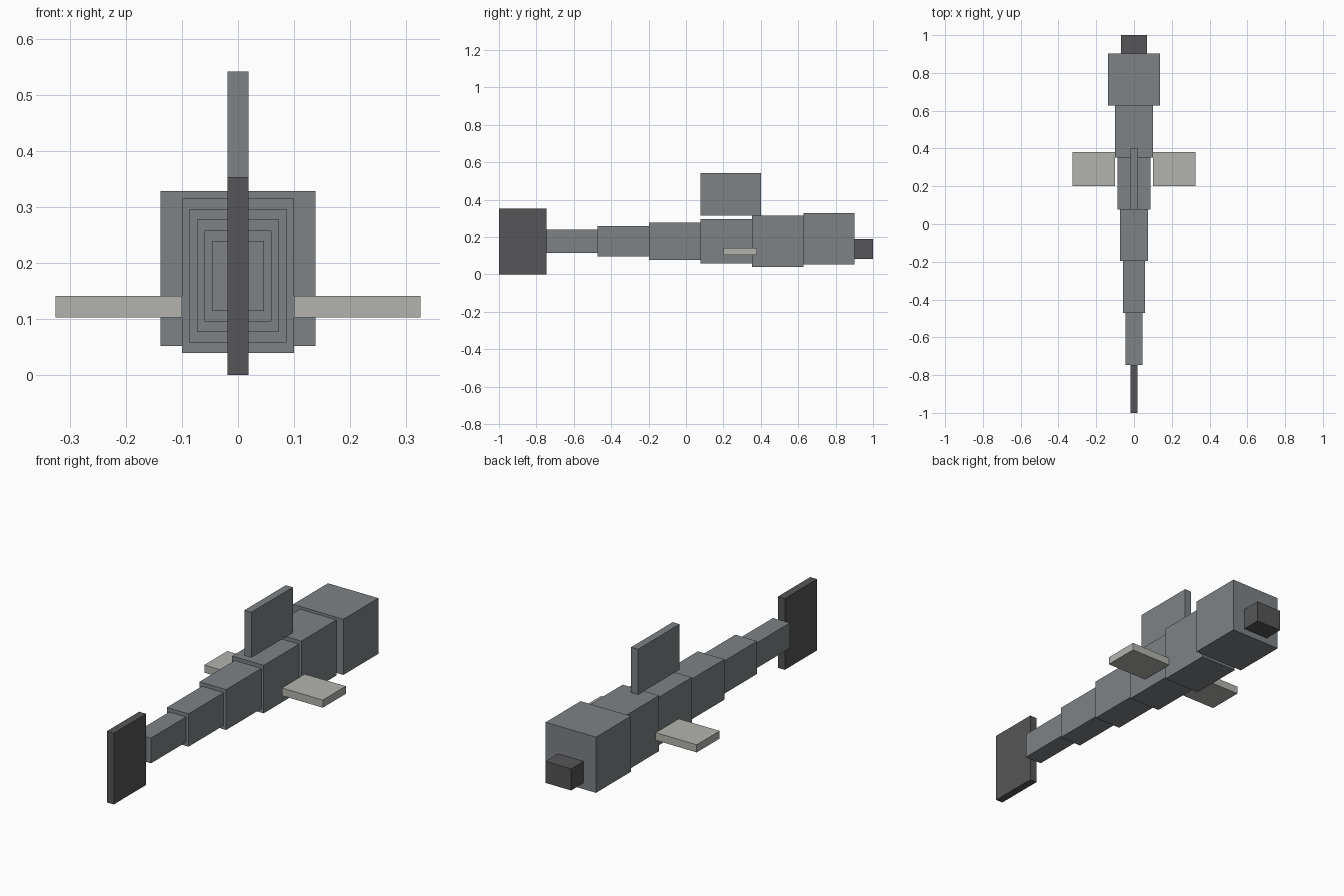
import bpy

if "Cube" in bpy.data.objects:
    bpy.data.objects.remove(bpy.data.objects["Cube"])


def material(name, rgb):
    m = bpy.data.materials.new(name)
    m.diffuse_color = (*rgb, 1.0)
    m.use_nodes = True
    m.node_tree.nodes["Principled BSDF"].inputs["Base Color"].default_value = m.diffuse_color
    return m


SKIN = material("grey skin", (0.205, 0.225, 0.235))
DARK = material("dark grey", (0.093, 0.091, 0.095))
PALE = material("pale fin grey", (0.45, 0.45, 0.43))


def box(name, x, y, z, mat):
    """Box spanning the given (min, max) range on each axis."""
    bpy.ops.mesh.primitive_cube_add(size=1)
    ob = bpy.context.object
    ob.name = ob.data.name = name
    ob.location = [(a + b) / 2 for a, b in (x, y, z)]
    ob.scale = [b - a for a, b in (x, y, z)]
    ob.data.materials.append(mat)
    return ob


def centred(name, half_width, y, z, mat):
    return box(name, (-half_width, half_width), y, z, mat)


# Head and snout
centred("head", 0.138, (0.628, 0.902), (0.052, 0.328), SKIN)
centred("snout", 0.07, (0.902, 1.0), (0.083, 0.19), DARK)

# Body segments, growing from the tail to the head
START, LENGTH = -0.747, 0.275
for i in range(5):
    y0 = START + i * LENGTH
    half_height = 0.0625 + i * 0.0188
    centred(f"body_segment_{i + 1}", 0.046 + i * 0.0135, (y0, y0 + LENGTH),
            (0.177 - half_height, 0.177 + half_height), SKIN)

# Upright fins
centred("tail_fin", 0.019, (-1.0, START), (0.0, 0.353), DARK)
centred("back_fin", 0.019, (0.077, 0.402), (0.316, 0.541), SKIN)

# Side fins
for side, name in ((-1, "left_side_fin"), (1, "right_side_fin")):
    box(name, sorted((side * 0.1, side * 0.325)), (0.2, 0.38), (0.103, 0.141), PALE)
